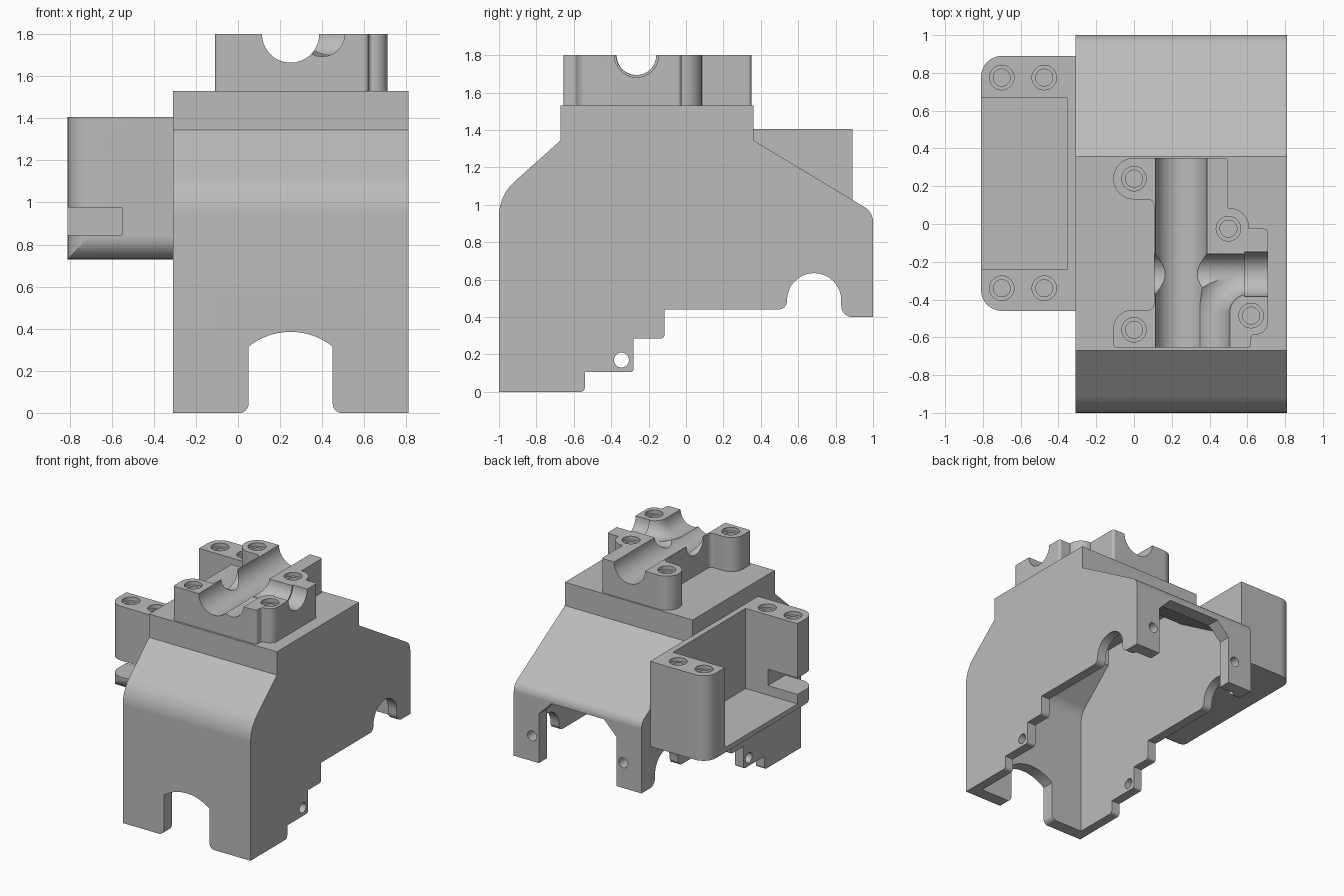
import bpy, bmesh, math
from mathutils import Vector

if "Cube" in bpy.data.objects:
    bpy.data.objects.remove(bpy.data.objects["Cube"])

grey = bpy.data.materials.new("plain grey")
grey.use_nodes = True
grey.diffuse_color = (0.5, 0.5, 0.5, 1)
grey.node_tree.nodes["Principled BSDF"].inputs["Base Color"].default_value = (0.5, 0.5, 0.5, 1)


def rounded(points, steps=8):
    """Outline from (u, v) or (u, v, radius) corners."""
    out = []
    for i, p in enumerate(points):
        c = Vector(p[:2])
        if len(p) == 2:
            out.append(c)
            continue
        a = (Vector(points[i - 1][:2]) - c).normalized()
        b = (Vector(points[(i + 1) % len(points)][:2]) - c).normalized()
        half = a.angle(b) / 2
        mid = c + (a + b).normalized() * p[2] / math.sin(half)
        start = c + a * p[2] / math.tan(half) - mid
        end = c + b * p[2] / math.tan(half) - mid
        sweep = start.angle_signed(end)
        for k in range(steps + 1):
            t = -sweep * k / steps
            out.append(mid + Vector((start.x * math.cos(t) - start.y * math.sin(t),
                                     start.x * math.sin(t) + start.y * math.cos(t))))
    return out


def prism(name, outline, axis, lo, hi):
    """Extrude an outline along x, y or z."""
    place = {"x": lambda p, d: (d, p[0], p[1]),
             "y": lambda p, d: (p[0], d, p[1]),
             "z": lambda p, d: (p[0], p[1], d)}[axis]
    bm = bmesh.new()
    low = [bm.verts.new(place(p, lo)) for p in outline]
    high = [bm.verts.new(place(p, hi)) for p in outline]
    bm.faces.new(low)
    bm.faces.new(high[::-1])
    n = len(low)
    for i in range(n):
        j = (i + 1) % n
        bm.faces.new((low[i], high[i], high[j], low[j]))
    bmesh.ops.remove_doubles(bm, verts=bm.verts, dist=0.0005)
    bmesh.ops.recalc_face_normals(bm, faces=bm.faces)
    mesh = bpy.data.meshes.new(name)
    bm.to_mesh(mesh)
    bm.free()
    mesh.materials.append(grey)
    obj = bpy.data.objects.new(name, mesh)
    bpy.context.collection.objects.link(obj)
    return obj


def rect(u0, u1, v0, v1):
    return [(u0, v0), (u1, v0), (u1, v1), (u0, v1)]


def disc(u, v, r, n=40):
    return [(u + r * math.cos(math.tau * i / n), v + r * math.sin(math.tau * i / n))
            for i in range(n)]


def activate(obj):
    bpy.ops.object.select_all(action="DESELECT")
    obj.select_set(True)
    bpy.context.view_layer.objects.active = obj


def combine(target, cutter, operation="DIFFERENCE"):
    activate(target)
    mod = target.modifiers.new("cut", "BOOLEAN")
    mod.operation, mod.solver, mod.object = operation, "EXACT", cutter
    bpy.ops.object.modifier_apply(modifier=mod.name)
    bpy.data.objects.remove(cutter)


def cut(target, outline, axis, lo, hi):
    combine(target, prism("cutter", outline, axis, lo, hi))


def bolt_hole(target, x, y, top):
    cut(target, disc(x, y, 0.065, 32), "z", top - 0.03, top + 0.05)
    cut(target, disc(x, y, 0.045, 32), "z", top - 0.2, top + 0.05)


# Main housing: stepped side profile
side = rounded([
    (-1, 0), (-0.54, 0, 0.025), (-0.54, 0.105), (-0.28, 0.105, 0.02), (-0.28, 0.285),
    (-0.115, 0.285, 0.02), (-0.115, 0.44), (0.54, 0.44, 0.045), (0.54, 0.635, 0.1449),
    (0.83, 0.635, 0.1449), (0.83, 0.4, 0.06), (1, 0.4), (1, 0.96, 0.09),
    (0.36, 1.345), (0.36, 1.53), (-0.67, 1.53), (-0.67, 1.345), (-1, 1.05, 0.25)])
housing = prism("housing", side, "x", -0.31, 0.81)

# Hollow interior, open below
inner = rounded([
    (-0.9, -0.2), (0.9, -0.2), (0.9, 0.9, 0.06), (0.27, 1.28), (0.27, 1.43),
    (-0.58, 1.43), (-0.58, 1.3), (-0.9, 1.01, 0.15)])
cut(housing, inner, "x", -0.235, 0.735)

# Arched notch in the front wall
arc = [(0.25 + 0.02 * k, 0.064 + math.sqrt(0.103 - (0.02 * k) ** 2)) for k in range(-10, 11)]
notch = rounded([(-0.02, -0.1), (-0.02, -0.001), (0.05, -0.001, 0.045)] + arc
                + [(0.45, -0.001, 0.045), (0.52, -0.001), (0.52, -0.1)])
cut(housing, notch, "y", -1.1, -0.8)

# Chamfered opening and screw holes in the back wall
opening = [(-0.09, 0.3), (0.59, 0.3), (0.59, 0.79), (0.48, 0.9), (0.02, 0.9), (-0.09, 0.79)]
cut(housing, opening, "y", 0.7, 1.1)
for sx in (-1, 1):
    cut(housing, disc(0.25 + 0.4 * sx, 0.6, 0.04, 24), "y", 0.7, 1.1)

# Cross hole through both side walls
cut(housing, disc(-0.345, 0.17, 0.04, 24), "x", -0.5, 1)

# Side tray with rounded corners and a rounded lower front edge
plan = rounded([(-0.308, -0.46), (-0.308, 0.89), (-0.81, 0.89, 0.11), (-0.81, -0.46, 0.11)])
tray = prism("side_tray", plan, "z", 0.6, 1.405)
combine(tray, prism("cutter", rounded([(-0.46, 0.73, 0.11), (1, 0.73), (1, 1.5), (-0.46, 1.5)]),
                    "x", -1, 0), "INTERSECT")
cut(tray, rect(-0.24, 0.67, 0.77, 1.6), "x", -0.95, -0.355)
cut(tray, rect(-0.95, -0.55, 0.845, 0.975), "y", -0.6, -0.2)
for x in (-0.70, -0.475):
    for y in (-0.34, 0.775):
        bolt_hole(tray, x, y, 1.405)

# Lower half of the pipe clamp on the roof
clamp_plan = rounded([
    (-0.11, 0.35, 0.1095), (-0.11, 0.13, 0.1095), (0.105, 0.13, 0.03), (0.105, -0.455, 0.03),
    (-0.11, -0.455, 0.1), (-0.11, -0.655, 0.02), (0.62, -0.655, 0.02), (0.62, -0.585, 0.02),
    (0.71, -0.585, 0.065), (0.71, -0.025, 0.02), (0.61, -0.025), (0.61, 0.085, 0.105),
    (0.497, 0.085), (0.497, 0.35, 0.02)])
clamp = prism("pipe_clamp", clamp_plan, "z", 1.525, 1.8)

# Straight, crossing and elbow channels
cut(clamp, disc(0.25, 1.8, 0.136, 64), "y", -1, 1)
cut(clamp, disc(-0.265, 1.8, 0.106, 64), "x", 0.0, 1)
cut(clamp, disc(-0.265, 1.8, 0.118, 64), "x", 0.585, 1)
path = [(0.4, -0.8)]
for k in range(13):
    t = math.pi - math.pi / 2 * k / 12
    path.append((0.605 + 0.205 * math.cos(t), -0.47 + 0.205 * math.sin(t)))
path.append((0.65, -0.265))
curve = bpy.data.curves.new("elbow", "CURVE")
curve.dimensions = "3D"
curve.bevel_depth, curve.bevel_resolution, curve.use_fill_caps = 0.107, 10, True
spline = curve.splines.new("POLY")
spline.points.add(len(path) - 1)
for point, (x, y) in zip(spline.points, path):
    point.co = (x, y, 1.8, 1)
elbow = bpy.data.objects.new("elbow", curve)
bpy.context.collection.objects.link(elbow)
activate(elbow)
bpy.ops.object.convert(target="MESH")
elbow = bpy.context.view_layer.objects.active
bm = bmesh.new()
bm.from_mesh(elbow.data)
bmesh.ops.remove_doubles(bm, verts=bm.verts, dist=0.0005)
bmesh.ops.recalc_face_normals(bm, faces=bm.faces)
bm.to_mesh(elbow.data)
bm.free()
elbow.data.materials.clear()
elbow.data.materials.append(grey)
combine(clamp, elbow)
for x, y in ((0, 0.24), (0.5, -0.025), (0.62, -0.485), (0, -0.56)):
    bolt_hole(clamp, x, y, 1.8)

# Smooth the rounded parts, keep edges crisp
for obj in (housing, tray, clamp):
    activate(obj)
    bpy.ops.object.shade_smooth_by_angle(angle=math.radians(25))
    weighted = obj.modifiers.new("weighted_normals", "WEIGHTED_NORMAL")
    weighted.keep_sharp = True
